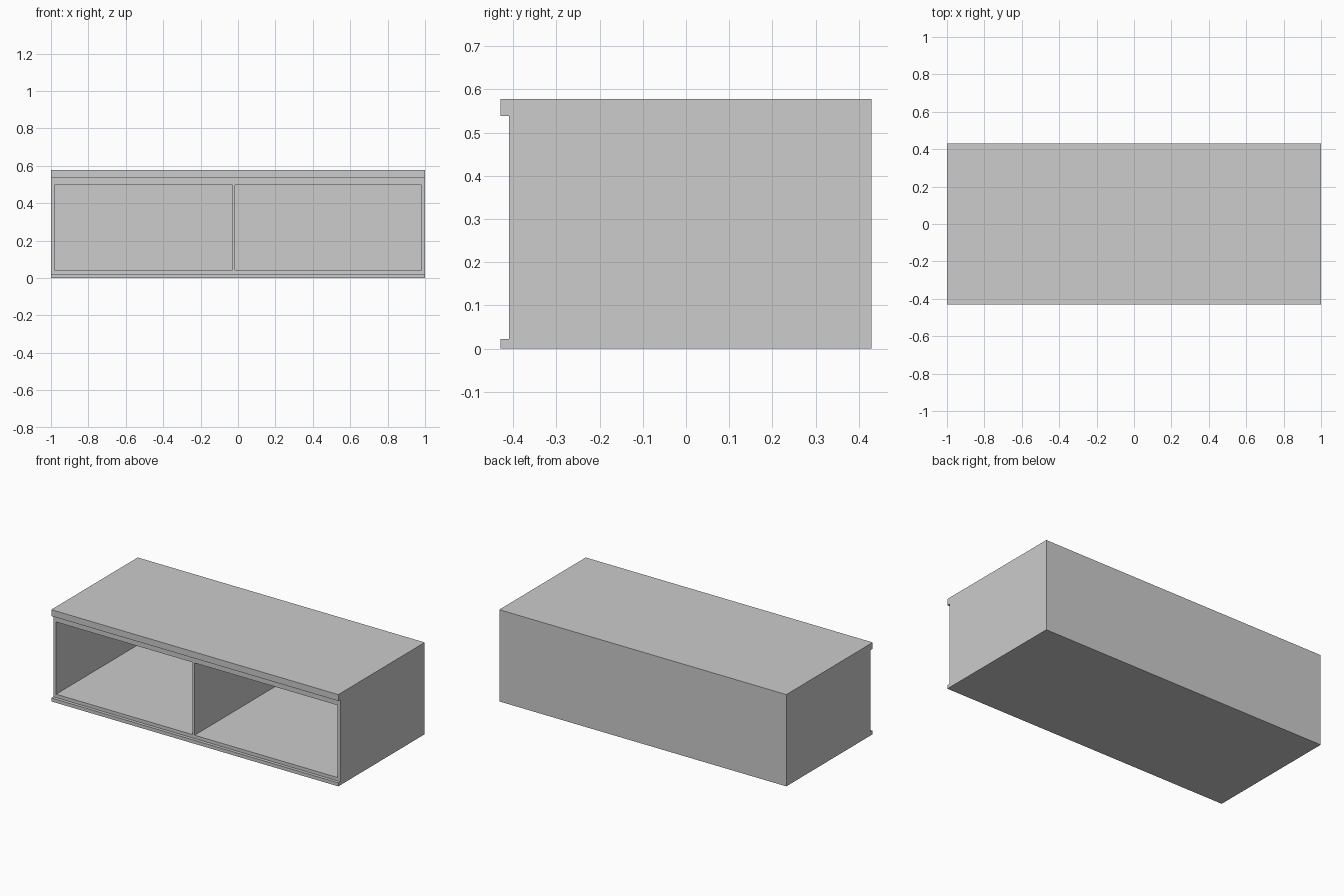
import bpy

default_cube = bpy.data.objects.get("Cube")
if default_cube:
    bpy.data.objects.remove(default_cube, do_unlink=True)

# Single grey finish
grey = bpy.data.materials.new("light_grey")
grey.use_nodes = True
grey.diffuse_color = (0.604, 0.604, 0.604, 1)
grey.node_tree.nodes["Principled BSDF"].inputs["Base Color"].default_value = grey.diffuse_color


def panel(name, x, y, z):
    """Flat-faced board spanning the given (min, max) ranges."""
    spans = (x, y, z)
    bpy.ops.mesh.primitive_cube_add(size=1, location=[(a + b) / 2 for a, b in spans])
    board = bpy.context.object
    board.name = name
    board.scale = [b - a for a, b in spans]
    bpy.ops.object.transform_apply(location=False, rotation=False, scale=True)
    board.data.materials.append(grey)
    return board


WIDTH = (-1, 1)
FRONT, BACK = -0.43, 0.43
BODY_FRONT = -0.41
BACK_INNER = 0.41
FLOOR, CEILING = 0.043, 0.498
LIP_LOW, LIP_HIGH, TOP = 0.022, 0.538, 0.578
SIDE = 0.98

# Overhanging top and base boards
panel("top_board", WIDTH, (FRONT, BACK), (LIP_HIGH, TOP))
panel("base_board", WIDTH, (FRONT, BACK), (0, LIP_LOW))

# Inner floor and ceiling of the cabinet
panel("cabinet_floor", WIDTH, (BODY_FRONT, BACK), (LIP_LOW, FLOOR))
panel("cabinet_ceiling", WIDTH, (BODY_FRONT, BACK), (CEILING, LIP_HIGH))

# Upright boards around the two open compartments
panel("right_side", (-1, -SIDE), (BODY_FRONT, BACK), (FLOOR, CEILING))
panel("left_side", (SIDE, 1), (BODY_FRONT, BACK), (FLOOR, CEILING))
panel("divider", (-0.03, -0.015), (BODY_FRONT, BACK_INNER), (FLOOR, CEILING))
panel("back_panel", (-SIDE, SIDE), (BACK_INNER, BACK), (FLOOR, CEILING))
